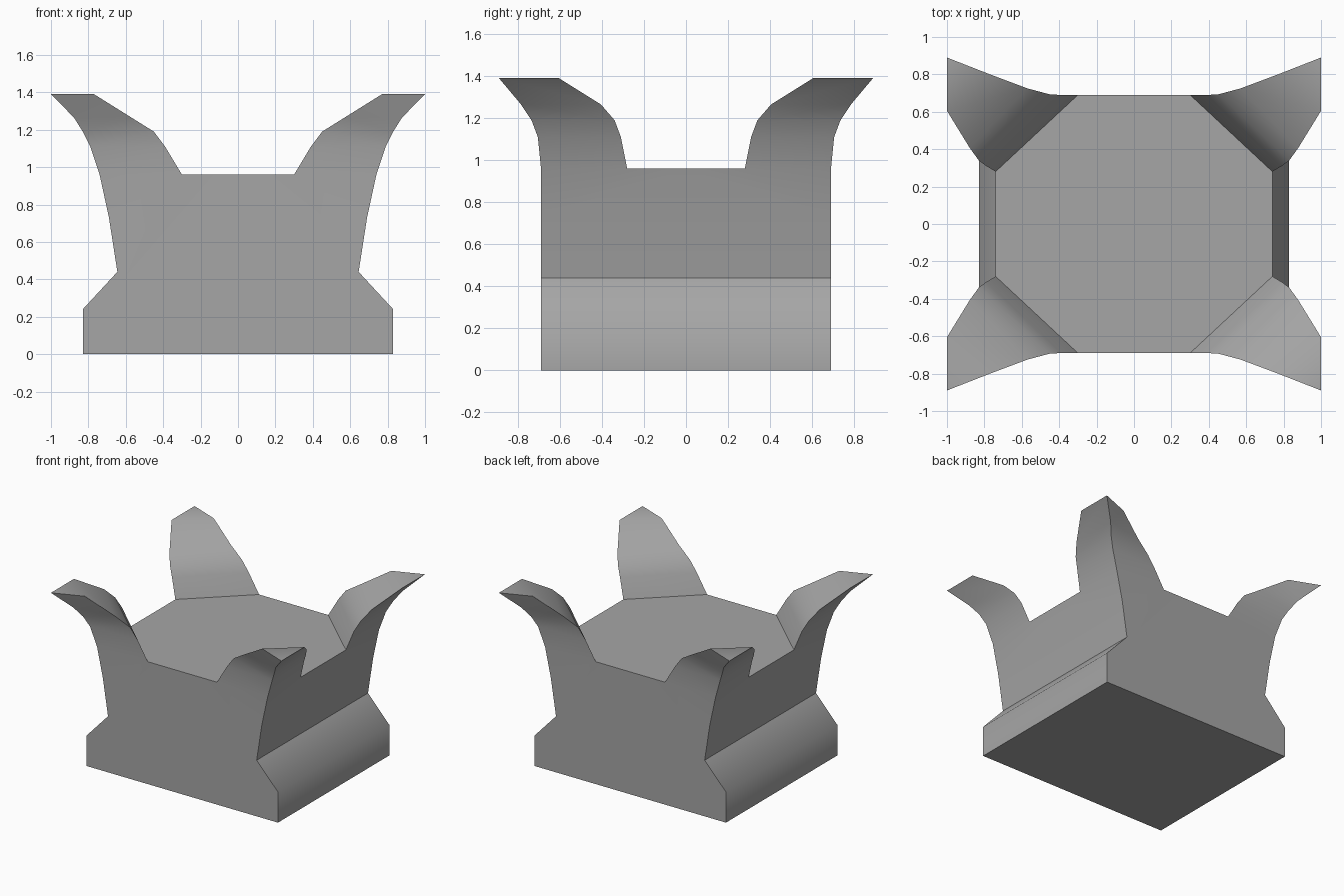
import bpy, bmesh, math

if "Cube" in bpy.data.objects:
    bpy.data.objects.remove(bpy.data.objects["Cube"], do_unlink=True)

grey = bpy.data.materials.new("plain_grey")
grey.use_nodes = True
colour = (0.38, 0.38, 0.38, 1)
grey.diffuse_color = colour
grey.node_tree.nodes["Principled BSDF"].inputs["Base Color"].default_value = colour

DEPTH = 0.69   # half depth of the body
TOP = 0.96     # height of the flat top

# Side outline of the body as (x, z)
outline = [(0.83, 0), (0.83, 0.24), (0.645, 0.44), (0.69, 0.73), (0.74, TOP)]

# Triangular horn sections: height, outer corner x and y, inner x, inner y,
# and the small outward drift of the inner x point in y
sections = [
    (TOP, 0.74, DEPTH, 0.30, 0.28, DEPTH),
    (1.11, 0.79, 0.705, 0.39, 0.31, DEPTH),
    (1.19, 0.83, 0.735, 0.45, 0.34, 0.693),
    (1.265, 0.877, 0.785, 0.57, 0.405, 0.725),
    (1.39, 1.0, 0.89, 0.77, 0.605, 0.80),
]


def add_quarter(bm, sx, sy):
    """One quarter of the block with its corner horn."""
    def face(points):
        bm.faces.new([bm.verts.new((sx * x, sy * y, z)) for x, y, z in points])

    rings = [[(cx, cy, z), (ix, fy, z), (cx, iy, z)]
             for z, cx, cy, ix, iy, fy in sections]
    corner, front_in, side_in = rings[0]

    # Front wall, floor and flat top
    face([(0, DEPTH, 0)] + [(x, DEPTH, z) for x, z in outline]
         + [front_in, (0, DEPTH, TOP)])
    half = outline[0][0]
    face([(0, 0, 0), (half, 0, 0), (half, DEPTH, 0), (0, DEPTH, 0)])
    face([(0, 0, TOP), (0, DEPTH, TOP), front_in, side_in, (corner[0], 0, TOP)])

    # Side wall, following the outline
    for (x0, z0), (x1, z1) in zip(outline, outline[1:]):
        edge = [(x1, DEPTH, z1), (x1, 0, z1)]
        if z1 == TOP:
            edge.insert(1, side_in)
        face([(x0, 0, z0), (x0, DEPTH, z0)] + edge)

    # Horn sides and its flat tip
    for low, high in zip(rings, rings[1:]):
        for i in range(3):
            j = (i + 1) % 3
            face([low[i], low[j], high[j], high[i]])
    face(rings[-1])


bm = bmesh.new()
for sx in (1, -1):
    for sy in (1, -1):
        add_quarter(bm, sx, sy)
bmesh.ops.remove_doubles(bm, verts=bm.verts, dist=0.0005)
bmesh.ops.dissolve_limit(bm, angle_limit=math.radians(0.3),
                         verts=bm.verts, edges=bm.edges)
bmesh.ops.recalc_face_normals(bm, faces=bm.faces)
mesh = bpy.data.meshes.new("horned_block")
bm.to_mesh(mesh)
bm.free()
mesh.materials.append(grey)

block = bpy.data.objects.new("horned_block", mesh)
bpy.context.scene.collection.objects.link(block)
bpy.ops.object.select_all(action="DESELECT")
block.select_set(True)
bpy.context.view_layer.objects.active = block
bpy.ops.object.shade_smooth_by_angle(angle=math.radians(47))
